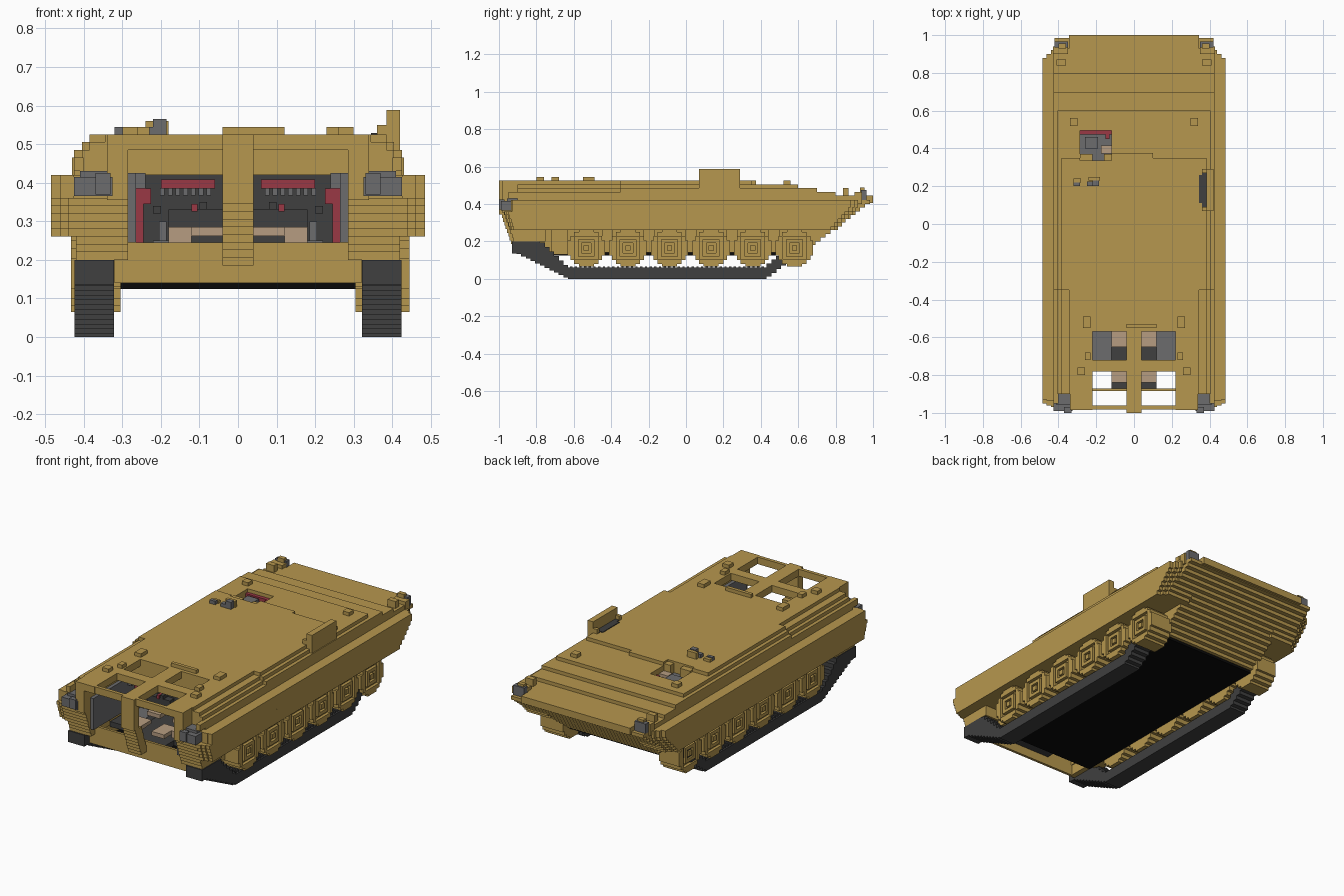
import bpy, bmesh

cube = bpy.data.objects.get("Cube")
if cube:
    bpy.data.objects.remove(cube, do_unlink=True)


def material(name, r, g, b):
    m = bpy.data.materials.new(name)
    m.diffuse_color = (r, g, b, 1)
    m.use_nodes = True
    m.node_tree.nodes["Principled BSDF"].inputs["Base Color"].default_value = (r, g, b, 1)
    return m


SAND = material("sand_paint", .47, .31, .077)
DARK = material("dark_rubber", .05, .05, .05)
GREY = material("grey_metal", .15, .15, .155)
RED = material("red_trim", .32, .04, .06)
TAN = material("tan_seat", .47, .335, .22)
BLACK = material("black_belly", .003, .003, .003)


def blocks(name, mat, boxes, mirror=False):
    """One object from boxes (x0, x1, y0, y1, z0, z1), optionally mirrored in x."""
    bm = bmesh.new()
    if mirror:
        boxes = list(boxes) + [(-b[1], -b[0], *b[2:]) for b in boxes]
    for x0, x1, y0, y1, z0, z1 in boxes:
        verts = bmesh.ops.create_cube(bm, size=1)["verts"]
        for v in verts:
            v.co = (x1 if v.co.x > 0 else x0, y1 if v.co.y > 0 else y0, z1 if v.co.z > 0 else z0)
    me = bpy.data.meshes.new(name)
    bm.to_mesh(me)
    bm.free()
    me.materials.append(mat)
    ob = bpy.data.objects.new(name, me)
    bpy.context.collection.objects.link(ob)
    return ob


V = .02  # block size


def front_y(z):
    """The nose leans back below z = 0.36."""
    return -.985 + max(0, .36 - z) * .35


# Lower hull: stepped rear underside, solid behind the crew compartment
lower, sponson = [], []
for i in range(14):
    z = .14 + i * V
    half = .32 if z < .255 else .42
    lower.append((-half, half, -.5, .64 + i * .0265, z, z + V))
    if z > .255:
        # Recessed beside the front lamps
        starts = (-.955, -.935, -.93) if z > .355 else [front_y(z) + d for d in (.028, .018, .008)]
        for x, y, d in zip((.485, .462, .44), starts, (0, .02, .04)):
            inner = .29 if z < .355 else .425
            sponson.append((inner, x, y if x < .47 or z < .355 else -.93,
                            min(.66 + d + i * .019, .88 + d), z, z + V))
        sponson.append((.29, .43, -.93, .70, z, z + V))
blocks("lower_hull", SAND, lower)
blocks("side_sponsons", SAND, sponson, mirror=True)
blocks("belly_plate", BLACK, [(-.305, .305, -.74, .62, .125, .14)])
blocks("bow_plate", SAND, [(-.32, .32, -.885, -.87, .14, .245)])
blocks("compartment_lower_walls", SAND, [(.29, .32, -.885, -.5, .14, .265)], mirror=True)


# Upper hull layers: z, half width, half width near the front, rear end
def around_hatch(half, y0, y1, z0, z1):
    """Layer with the hatch opening left free."""
    hx0, hx1, hy0, hy1 = -.285, -.12, .335, .495
    if y1 <= hy0:
        return [(-half, half, y0, y1, z0, z1)]
    parts = [(-half, half, y0, hy0, z0, z1), (-half, hx0, hy0, min(y1, hy1), z0, z1),
             (hx1, half, hy0, min(y1, hy1), z0, z1)]
    if y1 > hy1:
        parts.append((-half, half, hy1, y1, z0, z1))
    return parts


upper, walls = [], []
for z, half, near, rear in ((.42, .425, .425, 1.0), (.445, .425, .425, .80), (.465, .425, .405, .70),
                            (.485, .405, .385, .60), (.505, .385, .345, .35)):
    top = z + (.025 if z == .42 else V)
    tail = min(rear, .93)
    upper += [(-near, near, -.57, -.35, z, top)] + around_hatch(half, -.35, tail, z, top)
    inner = .22 if z > .48 else .285
    walls += [(inner, near, -.9, -.5, z, top), (inner, .34, -.985, -.5, z, top)]
blocks("upper_hull", SAND, upper)
blocks("compartment_upper_walls", SAND, walls, mirror=True)
blocks("tail_lip", SAND, [(-.345, .345, .92, 1.0, .405, .445)])

# Open roof frame, leaning front post and fenders
blocks("roof_frame", SAND, [(-.04, .04, -.98, -.5, .485, .525), (-.23, .23, -.78, -.72, .485, .525),
                            (-.29, .29, -.982, -.962, .485, .525)])
post, fenders = [(-.04, .04, -1.0, -.955, .345, .525)], []
for i in range(8):
    z = .185 + i * V
    post.append((-.04, .04, front_y(z) - .012, front_y(z) + .045, z, z + V))
    fenders.append((.285, .42, front_y(z), -.75, z + .015, z + .015 + V))
blocks("front_post", SAND, post)
blocks("front_fenders", SAND, fenders + [(.285, .34, -.985, -.93, .355, .44),
                                         (.40, .425, -.95, -.90, .43, .465)], mirror=True)
blocks("front_lamps", GREY, [(.34, .41, -.958, -.89, .365, .43), (.325, .425, -.99, -.93, .365, .415)],
       mirror=True)
blocks("tow_tabs", GREY, [(.33, .37, -1.0, -.97, .37, .425)], mirror=True)

# Crew compartment
blocks("bulkhead", DARK, [(-.285, .285, -.52, -.49, .2, .465)])
blocks("cabin_floor", DARK, [(-.12, .12, -.87, -.5, .19, .22), (-.285, .285, -.75, -.5, .19, .22)])
blocks("side_linings", GREY, [(.265, .288, -.93, -.5, .245, .425), (.24, .27, -.62, -.52, .385, .425)],
       mirror=True)
blocks("equipment_boxes", GREY, [(.12, .22, -.72, -.57, .22, .25), (.185, .205, -.565, -.52, .25, .30)],
       mirror=True)
blocks("instrument_panel", DARK, [(.04, .18, -.56, -.52, .28, .33), (.08, .10, -.565, -.52, .33, .35),
                                  (.20, .22, -.56, -.52, .32, .34)], mirror=True)
blocks("panel_knobs", GREY, [(.07 + i * .02, .082 + i * .02, -.535, -.515, .367, .385) for i in range(7)],
       mirror=True)
blocks("red_strips", RED, [(.06, .20, -.545, -.515, .385, .408), (.105, .12, -.567, -.52, .325, .345),
                           (.225, .265, -.56, -.515, .345, .385), (.245, .266, -.56, -.515, .245, .35)],
       mirror=True)
blocks("seats", TAN, [(.04, .12, -.84, -.77, .262, .285), (.04, .12, -.65, -.57, .262, .285),
                      (.12, .18, -.775, -.725, .245, .285), (.04, .12, -.775, -.725, .265, .285)],
       mirror=True)

# Tracks: flat ground run with stepped ends
track = [(.322, .424, -.63, .43, 0, .06)]
for i in range(12):
    y, z = -.63 - i * .025, .008 + i * .0125
    track.append((.322, .424, y - .026, y, min(z, .135), min(.075 + i * .024, .20)))
for i in range(8):
    y, z = .43 + i * .026, .012 + i * .02
    track.append((.322, .424, y, y + .027, z, z + .07))
for i in range(42):
    y = -.62 + i * .025
    track.append((.33, .416, y, y + .012, .05, .066))
blocks("tracks", DARK, track, mirror=True)


# Road wheels: blocky discs with a raised rim, square ring and hub
def wheel(y, z, shift):
    a, b, c = .305, .428 - shift, .445 - shift
    boxes = [(a, b, y - p, y + p, z - q, z + q)
             for p, q in ((.10, .04), (.085, .065), (.065, .085), (.04, .10))]
    for s in (-1, 1):
        for inner, outer, length in ((.062, .085, .065), (.085, .10, .04), (.026, .045, .045)):
            lo, hi = sorted((s * inner, s * outer))
            boxes += [(b, c, y - length, y + length, z + lo, z + hi),
                      (b, c, y + lo, y + hi, z - length, z + length)]
    boxes.append((b, c, y - .014, y + .014, z - .014, z + .014))
    return boxes


for side, sign, shift in (("left", 1, 0), ("right", -1, .012)):
    for n in range(6):
        boxes = wheel(-.533 + n * .2225, .165, shift)
        if sign < 0:
            boxes = [(-b[1], -b[0], *b[2:]) for b in boxes]
        blocks(f"{side}_wheel_{n + 1}", SAND, boxes)
blocks("suspension_mounts", SAND, [(.30, .36, -.42 + n * .2225 - .03, -.42 + n * .2225 + .03, .14, .27)
                                   for n in range(5)] + [(.30, .36, -.72, -.63, .13, .27)], mirror=True)

# Roof fittings
blocks("roof_blocks", SAND, [(.23, .27, -.55, -.49, .52, .545), (.23, .26, -.72, -.68, .52, .545),
                             (.30, .34, .52, .56, .50, .525), (.26, .30, -.80, -.76, .52, .545)], mirror=True)
blocks("roof_hinge", SAND, [(-.04, .12, -.55, -.53, .52, .545), (-.12, .10, .35, .375, .50, .525)])
blocks("vent_shield", SAND, [(.385, .42, .07, .29, .48, .588), (.36, .385, .07, .09, .48, .55),
                             (.36, .385, .27, .29, .48, .55)])
blocks("vent_recess", DARK, [(.345, .385, .11, .26, .50, .529), (.36, .385, .09, .28, .50, .529)])
blocks("hatch_rim", SAND, [(-.285, -.22, .335, .37, .42, .515), (-.16, -.12, .335, .37, .42, .515),
                           (-.32, -.28, .22, .24, .52, .54), (-.24, -.18, .23, .25, .52, .56)])
blocks("hatch_opening", GREY, [(-.285, -.12, .335, .475, .42, .46), (-.26, -.19, .40, .46, .45, .485)])
blocks("hatch_seat", TAN, [(-.175, -.12, .372, .415, .45, .475)])
blocks("hatch_red_trim", RED, [(-.285, -.12, .475, .495, .42, .485), (-.15, -.13, .45, .475, .45, .485)])
blocks("periscope", GREY, [(-.22, -.185, .20, .23, .52, .565), (-.32, -.285, .20, .22, .52, .545),
                           (-.25, -.22, .20, .225, .52, .545)])

# Rear corner lamps
blocks("rear_lamps", GREY, [(.35, .42, .935, .965, .41, .475)], mirror=True)
blocks("rear_lamp_guards", SAND, [(.35, .43, .90, .94, .40, .465), (.36, .41, .84, .87, .44, .485),
                                  (.36, .40, .93, .955, .465, .488)], mirror=True)
